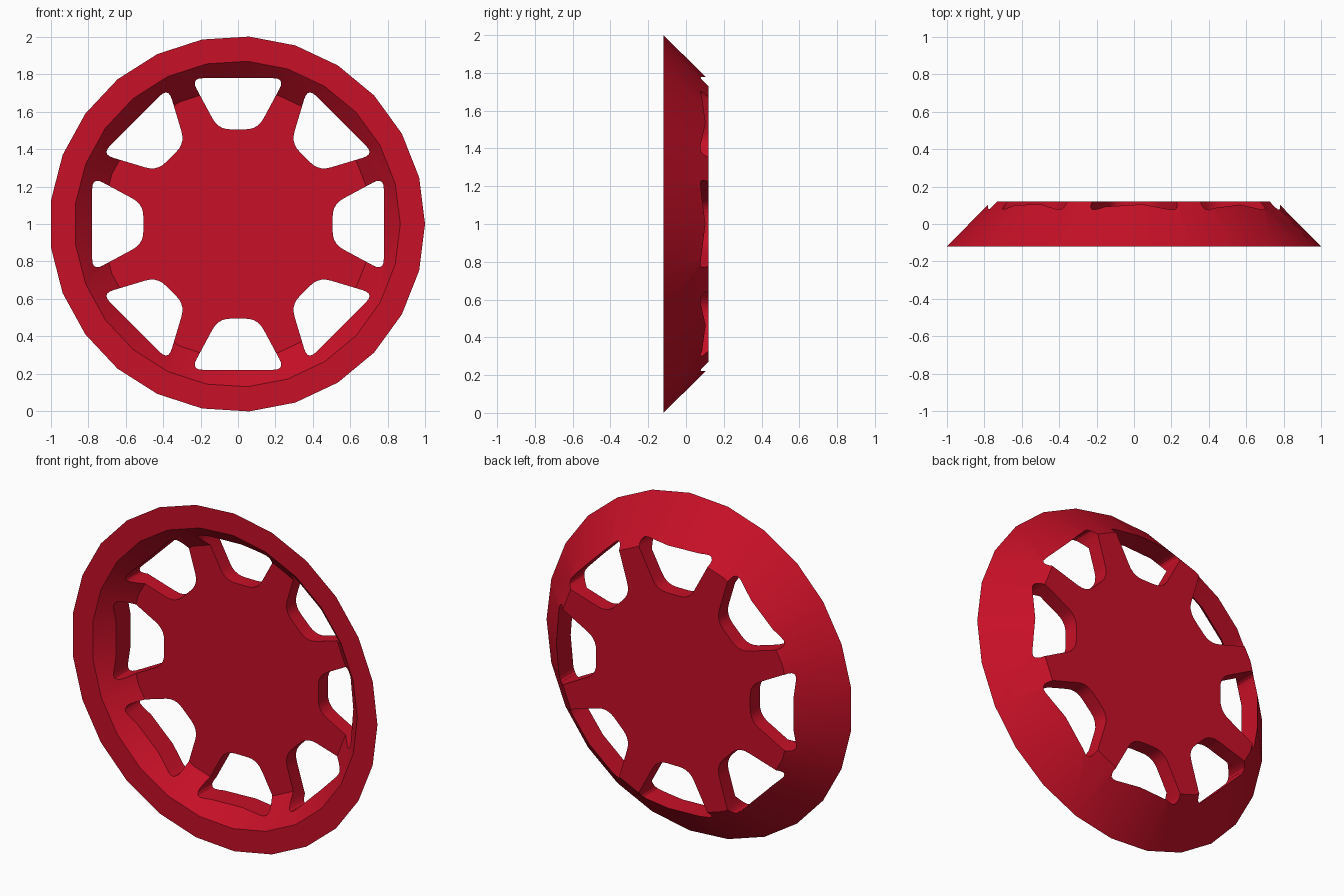
import bpy, bmesh, math
from mathutils import Vector

cube = bpy.data.objects.get("Cube")
if cube:
    bpy.data.objects.remove(cube, do_unlink=True)

SIDES, WINDOWS = 25, 8
CENTRE = Vector((-0.004, 0, 1))

red = bpy.data.materials.new("deep red")
red.use_nodes = True
colour = (0.57, 0.005, 0.02, 1)
red.diffuse_color = colour
red.node_tree.nodes["Principled BSDF"].inputs["Base Color"].default_value = colour


def make_object(name, bm):
    bmesh.ops.recalc_face_normals(bm, faces=bm.faces)
    mesh = bpy.data.meshes.new(name)
    bm.to_mesh(mesh)
    bm.free()
    obj = bpy.data.objects.new(name, mesh)
    mesh.materials.append(red)
    bpy.context.collection.objects.link(obj)
    return obj


def loft(bm, rings):
    """Skin closed rings of points and cap both ends."""
    loops = [[bm.verts.new(p) for p in ring] for ring in rings]
    n = len(loops[0])
    for a, b in zip(loops, loops[1:]):
        for i in range(n):
            j = (i + 1) % n
            bm.faces.new((a[i], a[j], b[j], b[i]))
    bm.faces.new(loops[0])
    bm.faces.new(loops[-1])


def rounded(corners, size, steps=5):
    """Round every corner of a polygon with a short curve."""
    points = []
    for i, c in enumerate(corners):
        start = c + (corners[i - 1] - c).normalized() * size
        end = c + (corners[(i + 1) % len(corners)] - c).normalized() * size
        for s in range(steps + 1):
            t = s / steps
            points.append(start * (1 - t) ** 2 + c * 2 * t * (1 - t) + end * t ** 2)
    return points


# Dished wheel: sloping outer wall, flat rim, sloping inner wall, flat floor
profile = [(0.765, 0.12), (1.002, -0.12), (0.87, -0.12), (0.72, 0.03)]
bm = bmesh.new()
loft(bm, [[CENTRE + Vector((r * math.cos(a), y, r * math.sin(a)))
           for a in (math.tau * i / SIDES for i in range(SIDES))]
          for r, y in profile])
wheel = make_object("dished_wheel", bm)

# Ring of tapered windows with rounded corners, leaving the spokes
outline = rounded([Vector((-0.105, 0.505)), Vector((0.105, 0.505)),
                   Vector((0.252, 0.778)), Vector((-0.252, 0.778))], 0.065)
bm = bmesh.new()
for k in range(WINDOWS):
    a = math.tau * k / WINDOWS
    c, s = math.cos(a), math.sin(a)
    hub = Vector((0, 0, 1))
    loft(bm, [[hub + Vector((p.x * c + p.y * s, y, p.y * c - p.x * s))
               for p in outline] for y in (-0.3, 0.3)])
cutter = make_object("window_cutter", bm)
cutter.hide_render = True

cut = wheel.modifiers.new("windows", 'BOOLEAN')
cut.operation = 'DIFFERENCE'
cut.solver = 'EXACT'
cut.object = cutter

bpy.ops.object.select_all(action='DESELECT')
wheel.select_set(True)
bpy.context.view_layer.objects.active = wheel
bpy.ops.object.modifier_apply(modifier=cut.name)
bpy.data.objects.remove(cutter, do_unlink=True)
bpy.ops.object.shade_smooth_by_angle(angle=math.radians(30))
